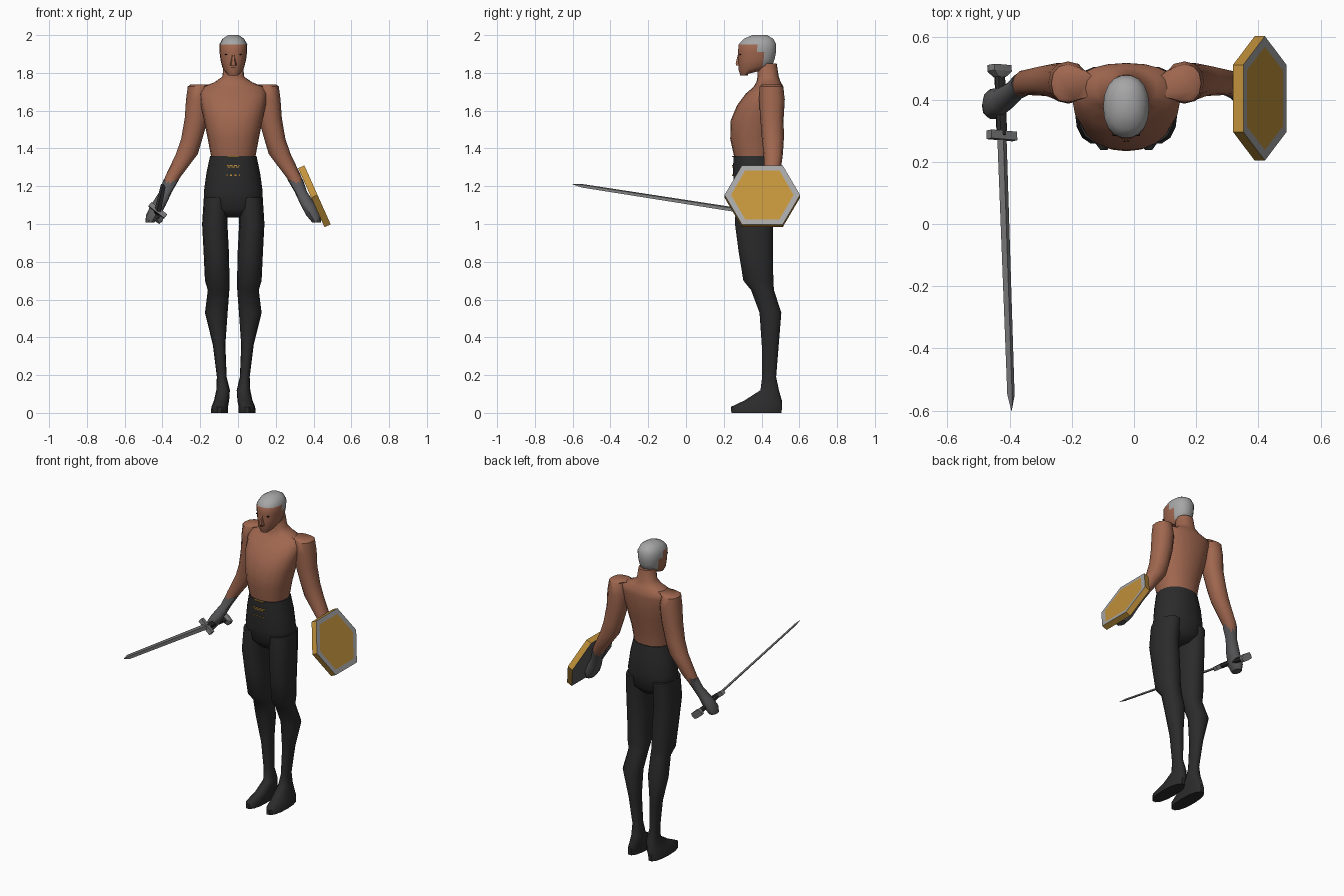
import bpy, bmesh, math
from mathutils import Vector, Matrix

if "Cube" in bpy.data.objects:
    bpy.data.objects.remove(bpy.data.objects["Cube"])

MID = -0.025          # body symmetry plane


def material(name, rgb):
    m = bpy.data.materials.new(name)
    m.diffuse_color = (*rgb, 1)
    m.use_nodes = True
    m.node_tree.nodes["Principled BSDF"].inputs["Base Color"].default_value = m.diffuse_color
    return m


SKIN = material("skin", (0.35, 0.135, 0.078))
BLACK = material("black_cloth", (0.024, 0.024, 0.025))
HAIR = material("pale_grey", (0.38, 0.38, 0.38))
GLOVE = material("dark_grey", (0.10, 0.10, 0.105))
STEEL = material("steel", (0.19, 0.19, 0.195))
GOLD = material("gold", (0.54, 0.29, 0.045))
INK = material("ink", (0.008, 0.006, 0.005))


def finish(name, bm, mats, angle=35):
    bmesh.ops.recalc_face_normals(bm, faces=bm.faces)
    me = bpy.data.meshes.new(name)
    bm.to_mesh(me)
    bm.free()
    for m in mats:
        me.materials.append(m)
    ob = bpy.data.objects.new(name, me)
    bpy.context.collection.objects.link(ob)
    if angle:
        bpy.ops.object.select_all(action='DESELECT')
        ob.select_set(True)
        bpy.context.view_layer.objects.active = ob
        bpy.ops.object.shade_smooth_by_angle(angle=math.radians(angle))
    return ob


def loft(rings, sides=14, square=0.9, side=1, matrix=None, x0=MID):
    """Skin rings of (x, y, z, rx, ry[, tilt]) with capped ends."""
    bm = bmesh.new()
    loops = []
    for x, y, z, rx, ry, *tilt in rings:
        t = tilt[0] if tilt else 0
        loop = []
        for i in range(sides):
            a = 2 * math.pi * i / sides
            c, s = math.cos(a), math.sin(a)
            px = rx * math.copysign(abs(c) ** square, c)
            py = ry * math.copysign(abs(s) ** square, s)
            loop.append(bm.verts.new((x0 + side * (x + px), y + py, z + t * py)))
        loops.append(loop)
    for a, b in zip(loops, loops[1:]):
        for i in range(sides):
            j = (i + 1) % sides
            bm.faces.new((a[i], a[j], b[j], b[i]))
    bm.faces.new(loops[0])
    bm.faces.new(loops[-1])
    if matrix:
        bm.transform(matrix)
    return bm


def box(name, size, center, mat, matrix=Matrix()):
    bm = bmesh.new()
    bmesh.ops.create_cube(bm, size=1, matrix=matrix @ Matrix.Translation(center)
                          @ Matrix.Diagonal((*size, 1)))
    return finish(name, bm, [mat], 0)


# Head with close-cropped hair
head = loft([(0, .35, 1.80, .036, .062, .25), (0, .37, 1.83, .058, .092, .2),
             (0, .374, 1.87, .068, .098, .1), (0, .376, 1.91, .073, .102),
             (0, .378, 1.95, .074, .101), (0, .384, 1.98, .058, .080),
             (0, .39, 2.0, .028, .040)], 18)
for f in head.faces:
    c = f.calc_center_median()
    f.material_index = int(c.z > 1.955 or (c.z > 1.925 and c.y > .36)
                           or (c.z > 1.84 and c.y > .40))
finish("head", head, [SKIN, HAIR], 60)
finish("nose", loft([(0, .280, 1.838, .017, .018), (0, .279, 1.852, .016, .018),
                     (0, .284, 1.90, .007, .010)], 6), [SKIN], 60)
finish("chin", loft([(0, .308, 1.785, .025, .020), (0, .306, 1.81, .034, .026),
                     (0, .306, 1.835, .034, .024)], 8), [SKIN], 60)
box("mouth", (.022, .006, .004), (MID, .281, 1.827), INK)

# Bare torso and neck
finish("torso", loft([
    (0, .360, 1.30, .112, .100), (0, .360, 1.36, .118, .106), (0, .356, 1.45, .135, .122),
    (0, .370, 1.55, .155, .133), (0, .393, 1.63, .172, .122), (0, .417, 1.69, .178, .101),
    (0, .437, 1.725, .165, .080), (0, .437, 1.75, .100, .065), (0, .435, 1.78, .058, .056),
    (0, .428, 1.85, .050, .052)], 20), [SKIN], 60)

# Trousers: seat, then legs with shoes in one piece
finish("trouser_seat", loft([
    (0, .370, 1.035, .050, .070), (0, .370, 1.08, .155, .105), (0, .370, 1.17, .156, .118),
    (0, .366, 1.27, .142, .118), (0, .360, 1.36, .123, .111), (0, .360, 1.361, .110, .10)],
    18), [BLACK], 60)

for side, label in ((-1, "right"), (1, "left")):
    finish(label + "_leg", loft([
        (.090, .370, 1.14, .066, .108), (.098, .360, 1.00, .067, .103),
        (.090, .370, .85, .067, .093), (.085, .383, .70, .065, .081),
        (.078, .405, .65, .057, .062), (.090, .447, .53, .060, .059),
        (.075, .446, .36, .033, .046), (.061, .440, .19, .026, .038),
        (.054, .443, .12, .036, .050), (.062, .408, .065, .040, .102),
        (.072, .373, .032, .044, .138), (.073, .373, 0, .045, .136)],
        side=side), [BLACK], 50)
    finish(label + "_arm", loft([
        (.165, .450, 1.738, .062, .050), (.188, .452, 1.728, .053, .062),
        (.187, .455, 1.66, .063, .068), (.195, .455, 1.56, .062, .062),
        (.220, .460, 1.45, .056, .058), (.246, .462, 1.37, .058, .051),
        (.320, .456, 1.25, .041, .041), (.348, .438, 1.19, .030, .030)],
        12, side=side), [SKIN], 45)
    finish(label + "_glove", loft([
        (.328, .452, 1.235, .041, .039, .2), (.358, .430, 1.17, .033, .032),
        (.397, .400, 1.10, .040, .040), (.425, .386, 1.045, .038, .050),
        (.441, .380, 1.008, .023, .036)], 10, side=side), [GLOVE], 45)
    # Eye, nested into the face
    box(label + "_eye", (.016, .008, .006), (MID + side * .036, .287, 1.897), INK)

# Belt trim: broken rows of small gold plates
for z, count, width in ((1.357, 3, .022), (1.31, 4, .016), (1.302, 3, .018), (1.258, 4, .010)):
    for i in range(count):
        x = (i - (count - 1) / 2) * .023
        box("belt_trim", (width, .008, .006), (MID + x, .2475, z), GOLD)

# Hexagonal shield: gold edge, pale rim, gold centre plate, dark back
out = Vector((.913, 0, .407))
down = Vector((.407, 0, -.913))
centre = Vector((.421, .404, 1.154))
bm = bmesh.new()
outline = [(-.2, 0), (-.108, .171), (.108, .171), (.2, 0), (.108, -.171), (-.108, -.171)]
front, back = ([bm.verts.new(centre + Vector((0, y, 0)) + down * d - out * t)
                for y, d in outline] for t in (0, .036))
face = bm.faces.new(front)
face.material_index = 1
bm.faces.new(back[::-1]).material_index = 2
for i in range(6):
    j = (i + 1) % 6
    bm.faces.new((front[i], back[i], back[j], front[j]))
bm.normal_update()
bmesh.ops.inset_region(bm, faces=[face], thickness=.034)
for f in bm.faces:
    if len(f.verts) == 4 and abs(f.normal.dot(out)) > .9:
        f.material_index = 1
face.material_index = 0
finish("shield", bm, [GOLD, HAIR, GLOVE], 0)

# Sword in a local frame: z runs to the tip, x lies along the guard
origin = Vector((-.425, .285, 1.072))
axis = (Vector((-.394, -.60, 1.21)) - origin).normalized()
length = (Vector((-.394, -.60, 1.21)) - origin).length
across = Vector((.78, 0, -.62))
across = (across - axis * across.dot(axis)).normalized()
frame = Matrix((across, axis.cross(across), axis)).transposed().to_4x4()
frame.translation = origin
finish("blade", loft([(0, 0, 0, .019, .007), (0, 0, length - .05, .015, .006),
                      (0, 0, length, .001, .001)], 4, 1, matrix=frame, x0=0), [STEEL], 0)
box("guard", (.105, .026, .028), (0, 0, 0), STEEL, frame)
finish("grip", loft([(0, 0, -.20, .018, .015), (0, 0, 0, .018, .015)], 8,
                    matrix=frame, x0=0), [BLACK])
finish("pommel", loft([(0, 0, -.228, .040, .022), (0, 0, -.208, .040, .022),
                       (0, 0, -.19, .018, .015)], 8, .4, matrix=frame, x0=0), [STEEL], 20)
